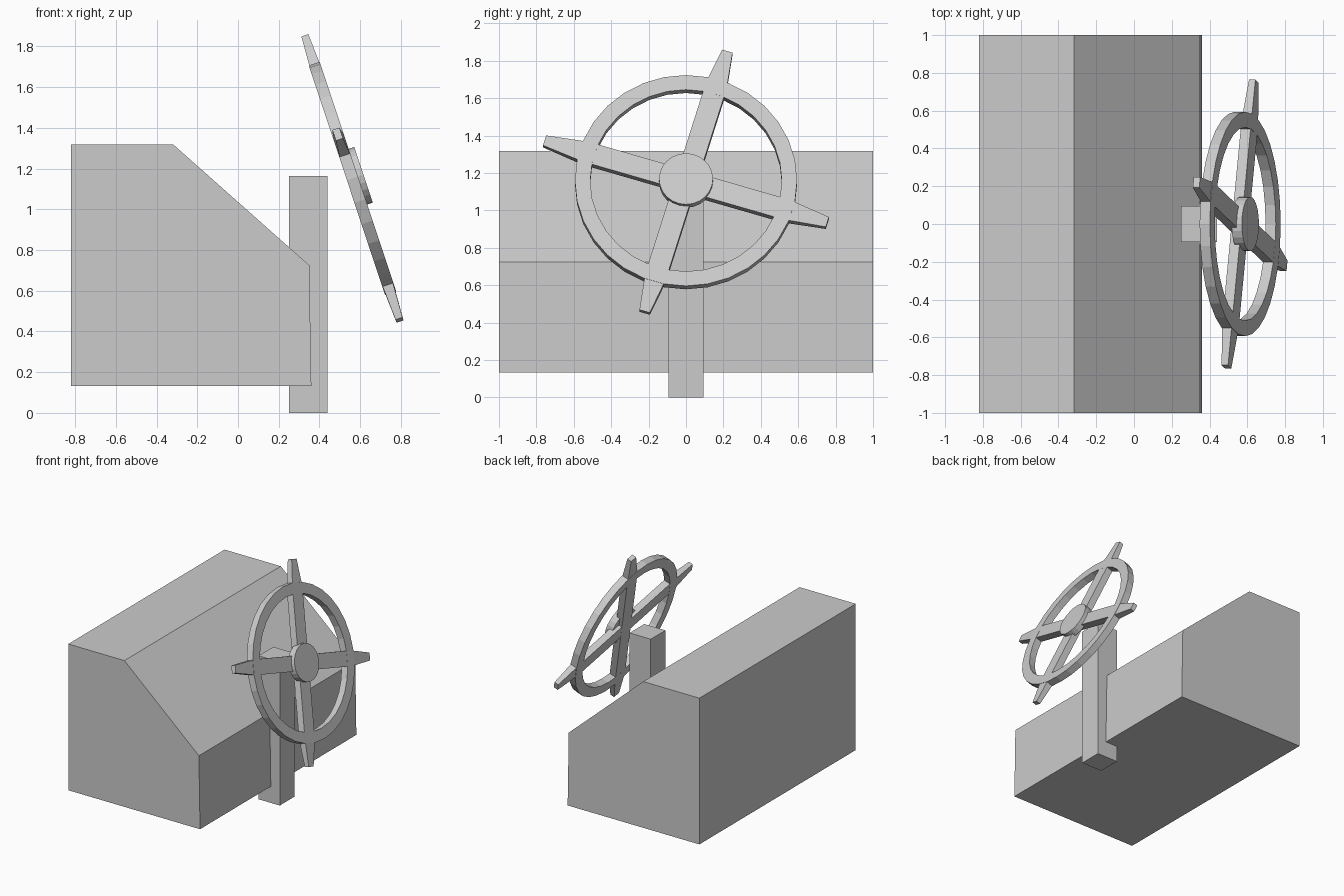
import bpy, bmesh
from math import radians, sin, cos, tau
from mathutils import Matrix

if "Cube" in bpy.data.objects:
    bpy.data.objects.remove(bpy.data.objects["Cube"])


def make(name, bm, matrix=None):
    bmesh.ops.recalc_face_normals(bm, faces=bm.faces)
    mesh = bpy.data.meshes.new(name)
    bm.to_mesh(mesh)
    bm.free()
    obj = bpy.data.objects.new(name, mesh)
    bpy.context.collection.objects.link(obj)
    if matrix is not None:
        obj.matrix_world = matrix
    return obj


def loft(name, sections, matrix=None, caps=True):
    """Bridge successive point rings; without caps the last joins the first."""
    bm = bmesh.new()
    rings = [[bm.verts.new(p) for p in s] for s in sections]
    n = len(rings[0])
    following = rings[1:] if caps else rings[1:] + rings[:1]
    for a, b in zip(rings, following):
        for i in range(n):
            j = (i + 1) % n
            bm.faces.new((a[i], a[j], b[j], b[i]))
    if caps:
        bm.faces.new(rings[0])
        bm.faces.new(rings[-1])
    return make(name, bm, matrix)


def circle(r, z, n):
    return [(r * cos(tau * i / n), r * sin(tau * i / n), z) for i in range(n)]


# Console cabinet: sloped-front profile extruded along y
profile = [(-0.82, 0.133), (0.36, 0.133), (0.35, 0.725), (-0.317, 1.317), (-0.82, 1.317)]
loft("cabinet", [[(x, y, z) for x, z in profile] for y in (-1, 1)])

# Wheel post
bm = bmesh.new()
bmesh.ops.create_cube(bm, size=1, matrix=Matrix.Translation((0.345, 0, 0.581))
                      @ Matrix.Diagonal((0.19, 0.188, 1.162, 1)))
make("post", bm)

# Tilted wheel frame: local z is the wheel axis, local x points down
wheel = Matrix.Translation((0.562, 0, 1.151)) @ Matrix.Rotation(radians(71.6), 4, 'Y')

# Rim
T = 0.0285
loft("wheel_rim", [circle(r, z, 32) for r, z in
                   ((0.594, -T), (0.594, T), (0.512, T), (0.512, -T))], wheel, caps=False)

# Hub
loft("wheel_hub", [circle(0.144, z, 24) for z in (0.0, 0.057)], wheel)

# Two crossing spokes with tapered handles
for name, angle, length, t in (("spoke_upright", -16.8, 0.765, 0.028),
                               ("spoke_cross", 73.1, 0.79, 0.0275)):
    stations = [(-length, 0.029, 0.018), (-0.56, 0.058, t),
                (0.56, 0.058, t), (length, 0.029, 0.018)]
    loft(name, [[(s, -w, -h), (s, w, -h), (s, w, h), (s, -w, h)] for s, w, h in stations],
         wheel @ Matrix.Rotation(radians(angle), 4, 'Z'))
